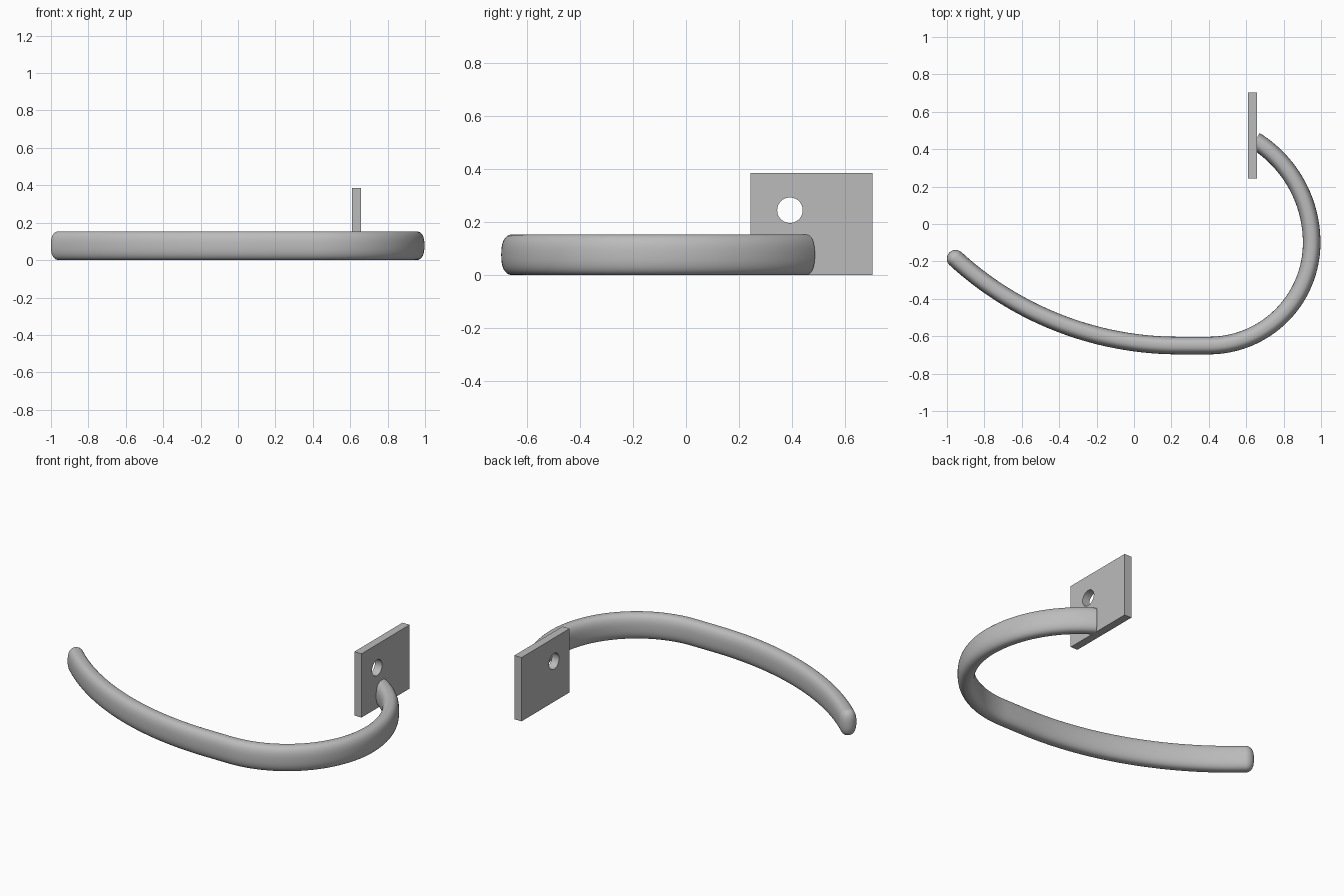
import bpy, bmesh
from math import sin, cos, pi, radians, copysign
from mathutils import Vector

cube = bpy.data.objects.get("Cube")
if cube:
    bpy.data.objects.remove(cube, do_unlink=True)

grey = bpy.data.materials.new("satin_grey")
grey.use_nodes = True
colour = (0.5, 0.5, 0.5, 1)
grey.diffuse_color = colour
grey.node_tree.nodes["Principled BSDF"].inputs["Base Color"].default_value = colour

HALF_W, HALF_H = 0.047, 0.077


def arc(cx, cy, r, start, end, steps):
    """Points and tangents along an anticlockwise arc."""
    out = []
    for i in range(steps + 1):
        a = radians(start + (end - start) * i / steps)
        out.append((Vector((cx + r * cos(a), cy + r * sin(a), HALF_H)),
                    Vector((-sin(a), cos(a), 0)), 0))
    return out


# Hook path: shallow front arc, tight corner, then wider arc into the plate
path = arc(0.24, 1.117, 1.767, 227.5, 270, 40)
path += arc(0.4, -0.1, 0.55, 270, 360, 40)
path += arc(0.306, -0.1, 0.644, 0, 58, 28)[1:]

# Rounded free end: the section turned about its upright axis
tip, tangent, _ = path[0]
path = [(tip, tangent, pi / 2 * (1 - i / 8)) for i in range(8)] + path


def section(n=40):
    """Tall rounded oval as (side, height) pairs."""
    for i in range(n):
        a = 2 * pi * i / n
        c, s = cos(a), sin(a)
        yield (copysign(abs(c) ** 0.8, c) * HALF_W,
               copysign(abs(s) ** 0.8, s) * HALF_H)


bm = bmesh.new()
rings = []
for p, t, turn in path:
    side = Vector((t.y, -t.x, 0))
    rings.append([bm.verts.new(p + side * u * cos(turn) - t * abs(u) * sin(turn)
                               + Vector((0, 0, h))) for u, h in section()])
for a, b in zip(rings, rings[1:]):
    for i in range(len(a)):
        j = (i + 1) % len(a)
        bm.faces.new((a[i], a[j], b[j], b[i]))
bm.faces.new(rings[-1])
bmesh.ops.remove_doubles(bm, verts=bm.verts, dist=0.0003)
bmesh.ops.recalc_face_normals(bm, faces=bm.faces)
mesh = bpy.data.meshes.new("hook_arm")
bm.to_mesh(mesh)
bm.free()
mesh.materials.append(grey)
arm = bpy.data.objects.new("hook_arm", mesh)
bpy.context.collection.objects.link(arm)
bpy.context.view_layer.objects.active = arm
arm.select_set(True)
bpy.ops.object.shade_smooth_by_angle(angle=radians(40))

# Mounting plate with a screw hole
bpy.ops.mesh.primitive_cylinder_add(vertices=48, radius=0.048, depth=0.2,
                                    location=(0.633, 0.392, 0.245),
                                    rotation=(0, pi / 2, 0))
cutter = bpy.context.object
cutter.name = "hole_cutter"
cutter.hide_render = True

bpy.ops.mesh.primitive_cube_add(size=1, location=(0.633, 0.473, 0.193))
plate = bpy.context.object
plate.name = "mounting_plate"
plate.scale = (0.048, 0.46, 0.386)
bpy.ops.object.transform_apply(location=False, rotation=False, scale=True)
plate.data.materials.append(grey)
hole = plate.modifiers.new("screw_hole", "BOOLEAN")
hole.operation = "DIFFERENCE"
hole.solver = "EXACT"
hole.object = cutter
bpy.ops.object.modifier_apply(modifier=hole.name)
bpy.data.objects.remove(cutter, do_unlink=True)
bpy.ops.object.shade_smooth_by_angle(angle=radians(30))
